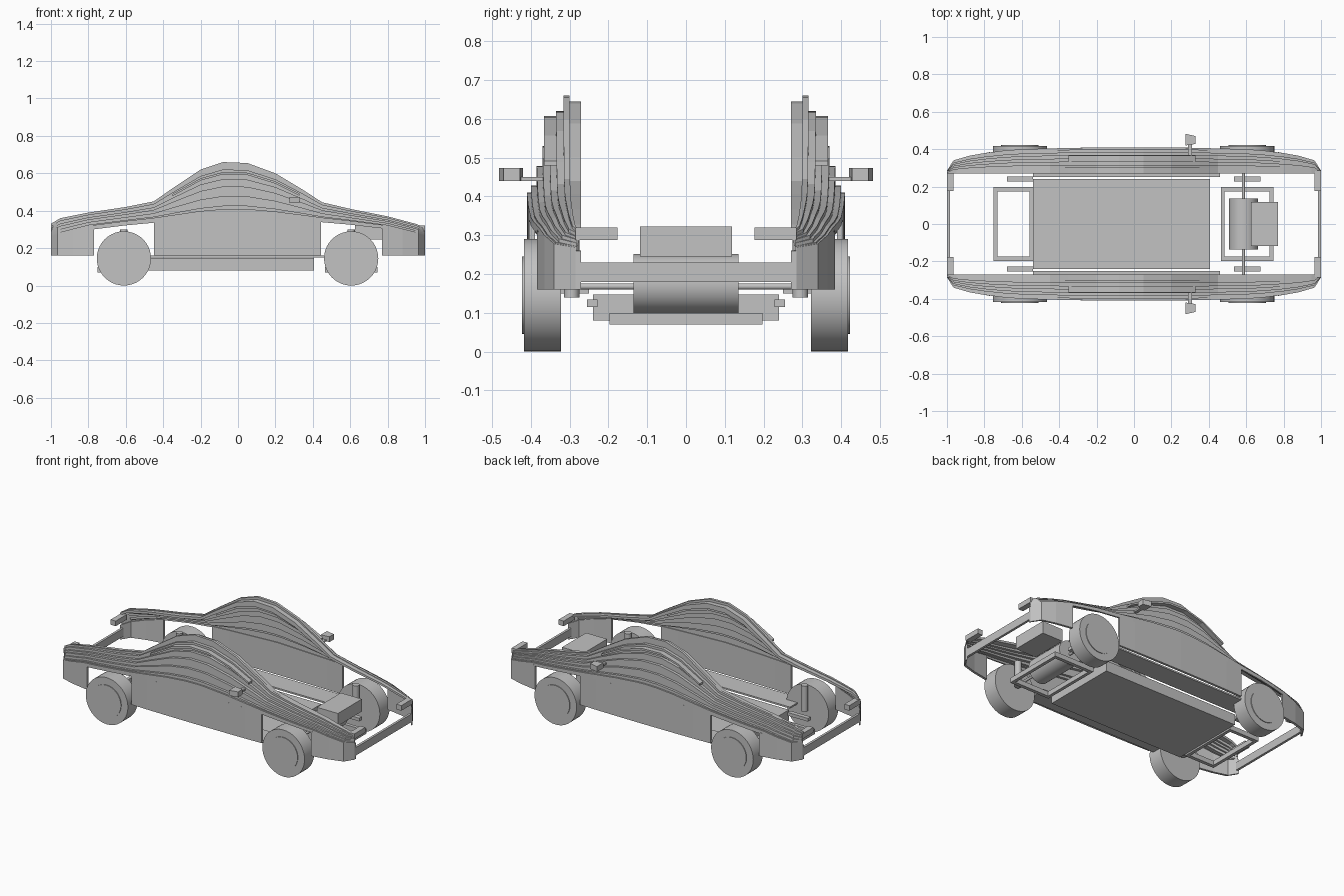
import bpy, bmesh, math
from mathutils import Matrix, Vector

cube = bpy.data.objects.get("Cube")
if cube:
    bpy.data.objects.remove(cube)

grey = bpy.data.materials.new("plain grey")
grey.use_nodes = True
grey.diffuse_color = (0.54, 0.54, 0.54, 1)
grey.node_tree.nodes["Principled BSDF"].inputs["Base Color"].default_value = (0.54, 0.54, 0.54, 1)


def finish(name, bm, mirror=False, smooth=False):
    """Turn a bmesh into an object, optionally mirrored across y = 0."""
    bmesh.ops.recalc_face_normals(bm, faces=bm.faces)
    mesh = bpy.data.meshes.new(name)
    bm.to_mesh(mesh)
    bm.free()
    mesh.materials.append(grey)
    obj = bpy.data.objects.new(name, mesh)
    bpy.context.collection.objects.link(obj)
    if mirror:
        mod = obj.modifiers.new("Mirror", 'MIRROR')
        mod.use_axis = (False, True, False)
        mod.use_mirror_merge = False
    if smooth:
        bpy.ops.object.select_all(action='DESELECT')
        obj.select_set(True)
        bpy.context.view_layer.objects.active = obj
        bpy.ops.object.shade_smooth_by_angle(angle=math.radians(35))
    return obj


def box(name, x, y, z, mirror=False):
    """Box from (min, max) ranges."""
    bm = bmesh.new()
    bmesh.ops.create_cube(bm, size=1)
    for v in bm.verts:
        v.co = Vector([(r[0] + r[1]) / 2 + c * (r[1] - r[0]) for r, c in zip((x, y, z), v.co)])
    return finish(name, bm, mirror)


def cylinder(name, centre, radius, length, axis='Y', mirror=False, sides=32):
    bm = bmesh.new()
    turn = Matrix.Rotation(math.pi / 2, 4, 'X') if axis == 'Y' else Matrix()
    bmesh.ops.create_cone(bm, cap_ends=True, segments=sides, radius1=radius, radius2=radius,
                          depth=length, matrix=Matrix.Translation(centre) @ turn)
    return finish(name, bm, mirror, smooth=True)


def sweep(name, xs, section):
    """Loft a cross-section of (y, z) corners along x, on both sides of the car."""
    bm = bmesh.new()
    rings = [[bm.verts.new((x, y, z)) for y, z in section(x)] for x in xs]
    n = len(rings[0])
    for a, b in zip(rings, rings[1:]):
        for i in range(n):
            bm.faces.new((a[i], a[(i + 1) % n], b[(i + 1) % n], b[i]))
    bm.faces.new(rings[0])
    bm.faces.new(rings[-1])
    return finish(name, bm, mirror=True)


def lookup(table, x):
    for (x0, v0), (x1, v1) in zip(table, table[1:]):
        if x <= x1:
            return v0 + (v1 - v0) * (x - x0) / (x1 - x0)
    return table[-1][1]


def steps(a, b, n):
    return [a + (b - a) * i / n for i in range(n + 1)]


# Body curves: plan outline, side panel edge and roof line
PLAN = [(0, .41), (.3, .408), (.6, .4), (.75, .388), (.88, .365), (.965, .34), (1, .285)]
EDGE = [(-1, .25), (-.8, .305), (-.5, .342), (0, .36), (.5, .345), (.8, .31), (1, .26)]
ROOF = [(-1, .33), (-.95, .36), (-.8, .39), (-.6, .42), (-.45, .45), (-.35, .52), (-.2, .62),
        (-.08, .66), (.05, .655), (.2, .6), (.35, .51), (.45, .445), (.6, .41), (.8, .37),
        (.95, .33), (1, .31)]
INNER = .27
stations = sorted(set([p[0] for p in ROOF] + [-.965, -.88, -.7, 0, .7, .88, .965]))


def outline(x):
    return lookup(PLAN, abs(x))


def level(x, f):
    low = lookup(EDGE, x)
    return low + (lookup(ROOF, x) - low) * f


# Side panels, split by the wheel openings
def panel_section(x):
    y, top = outline(x), lookup(EDGE, x)
    return [(y, .16), (y, top), (y - .015, top), (y - .015, .16)]


sweep("rear_side_panel", [-1, -.965, -.88, -.77], panel_section)
sweep("middle_side_panel", steps(-.45, .445, 8), panel_section)
sweep("front_side_panel", [.77, .88, .965, 1], panel_section)

# Stepped planks that form the fenders and cabin sides
heights = [.17, .23, .4, .57, .7, .87, 1, .95]
edges = [.41, .4, .385, .37, .352, .335, .316, .3, .27]
for k, f in enumerate(heights):
    below = 0 if k == 0 else min(heights[k - 1], .87)

    def plank_section(x, k=k, f=f, below=below):
        scale = (outline(x) - INNER) / (edges[0] - INNER)
        out = INNER + (edges[k] - INNER) * scale
        inn = INNER + (edges[k + 1] - INNER) * scale
        top, low = level(x, f), level(x, below) - .008
        return [(out, low), (out, top), (inn, top), (inn, low)]

    sweep("body_plank_%d" % (k + 1), stations, plank_section)


# Arched roof rail plates
def rail_section(x):
    z = .49 + (level(x, .87) - level(-.35, .87)) * .95
    z = max(.49, min(z, .622))
    return [(.285, z - .012), (.285, z), (.366, z), (.366, z - .012)]


sweep("roof_rail", [-.35, -.28, -.2, -.08, .05, .2, .27, .33], rail_section)

# Bumper bars and lamps at both ends
for end, s in (("front", 1), ("rear", -1)):
    box(end + "_bumper", sorted((s * .985, s)), (-.28, .28), (.18, .23))
    box(end + "_lamp", sorted((s * .965, s)), (.177, .285), (.288, .32), True)

# Wheels with hub caps, suspension arms and struts
for end, x in (("front", .605), ("rear", -.61)):
    cylinder(end + "_wheel", (x, .37, .145), .145, .095, mirror=True, sides=40)
    cylinder(end + "_hub_cap", (x, .4175, .145), .1, .009, mirror=True)
    box(end + "_suspension_arm", (x - .07, x + .07), (.228, .255), (.115, .135), True)
    cylinder(end + "_strut", (x, .295, .22), .02, .16, 'Z', True, 16)

# Floor box, sills and end frames
box("floor_box", (-.54, .405), (-.24, .24), (.08, .147))
box("sill", (-.54, .46), (.25, .385), (.15, .16), True)
for end, a, b in (("front", .465, .745), ("rear", -.75, -.54)):
    for part, x in (("inner", (a, a + .02)), ("outer", (b - .02, b))):
        box("%s_frame_%s_bar" % (end, part), x, (-.195, .195), (.07, .1))
    box(end + "_frame_rail", (a, b), (.175, .197), (.07, .1), True)

# Motor, drive shafts and battery
cylinder("motor", (.585, 0, .175), .077, .27)
cylinder("drive_shaft", (.585, .23, .168), .008, .2, mirror=True, sides=16)
box("battery", (.625, .77), (-.118, .118), (.245, .322))

# Door mirrors
box("mirror_stalk", (.29, .31), (.36, .425), (.44, .45), True)
mirror = box("door_mirror", (.275, .33), (.42, .482), (.44, .473), True)
for v in mirror.data.vertices:
    if v.co.x > .3:
        v.co.y += .008 if v.co.y < .45 else -.012
